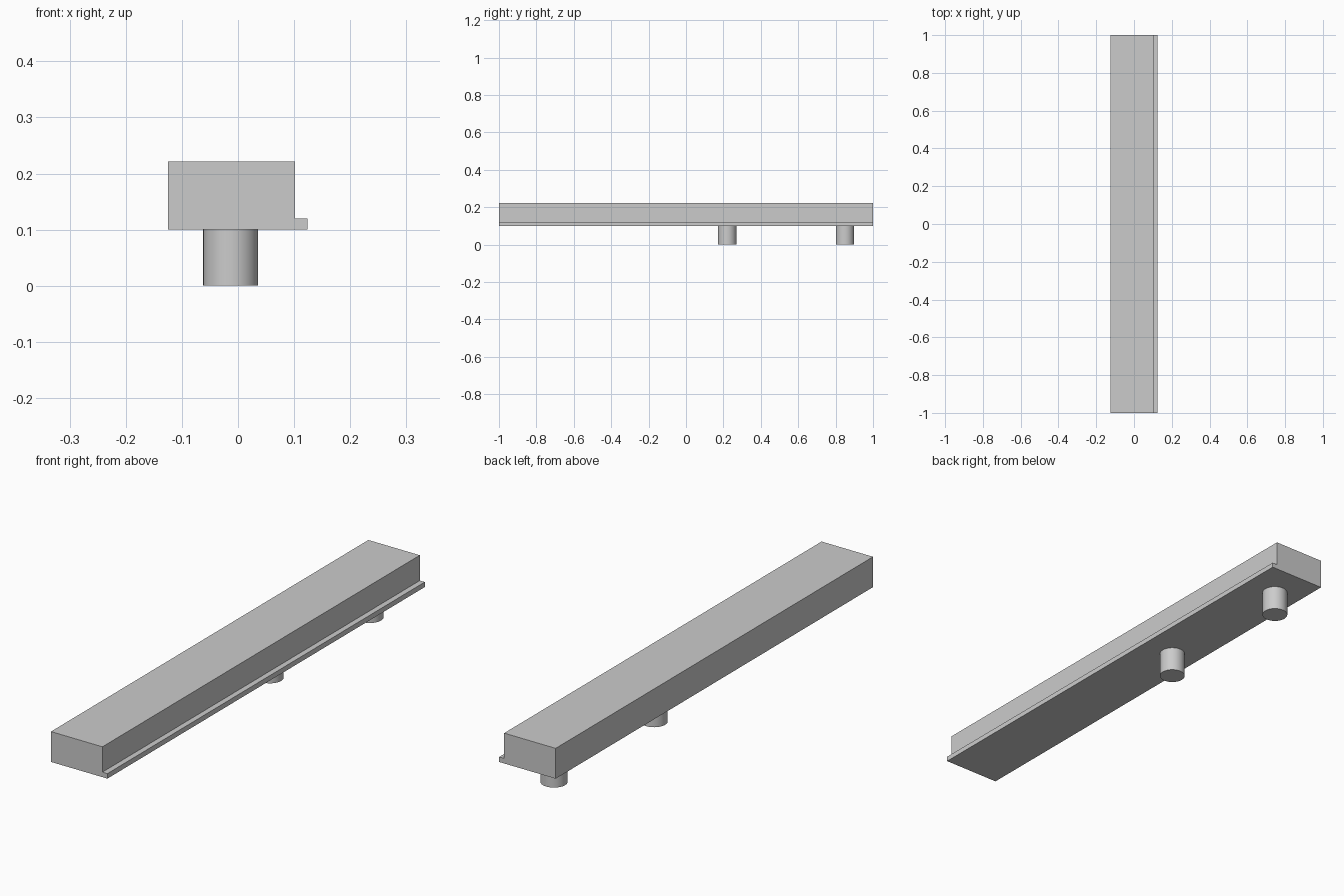
import bpy
import bmesh
import math

cube = bpy.data.objects.get("Cube")
if cube:
    bpy.data.objects.remove(cube, do_unlink=True)

# Single plain grey
grey = bpy.data.materials.new("light_grey")
grey.use_nodes = True
colour = (0.6, 0.6, 0.6, 1)
grey.diffuse_color = colour
grey.node_tree.nodes["Principled BSDF"].inputs["Base Color"].default_value = colour

LENGTH = 2.0
BASE_Z = 0.1


def extruded_bar(name, profile, length):
    """Extrude an x-z profile along y, centred on y = 0."""
    bm = bmesh.new()
    face = bm.faces.new([bm.verts.new((x, -length / 2, z)) for x, z in profile])
    result = bmesh.ops.extrude_face_region(bm, geom=[face])
    verts = [v for v in result["geom"] if isinstance(v, bmesh.types.BMVert)]
    bmesh.ops.translate(bm, verts=verts, vec=(0, length, 0))
    bmesh.ops.recalc_face_normals(bm, faces=bm.faces)
    mesh = bpy.data.meshes.new(name)
    bm.to_mesh(mesh)
    bm.free()
    mesh.materials.append(grey)
    obj = bpy.data.objects.new(name, mesh)
    bpy.context.collection.objects.link(obj)
    return obj


def peg(name, y):
    bpy.ops.mesh.primitive_cylinder_add(
        vertices=48, radius=0.049, depth=BASE_Z, location=(-0.013, y, BASE_Z / 2))
    obj = bpy.context.object
    obj.name = name
    obj.data.materials.append(grey)
    bpy.ops.object.shade_smooth_by_angle(angle=math.radians(30))


# Bar with a thin ledge along the lower left edge
extruded_bar("bar_with_ledge", [
    (-0.125, BASE_Z), (0.124, BASE_Z), (0.124, 0.12),
    (0.102, 0.12), (0.102, 0.221), (-0.125, 0.221)], LENGTH)

# Two round mounting pegs underneath
peg("middle_peg", 0.22)
peg("back_peg", 0.85)
